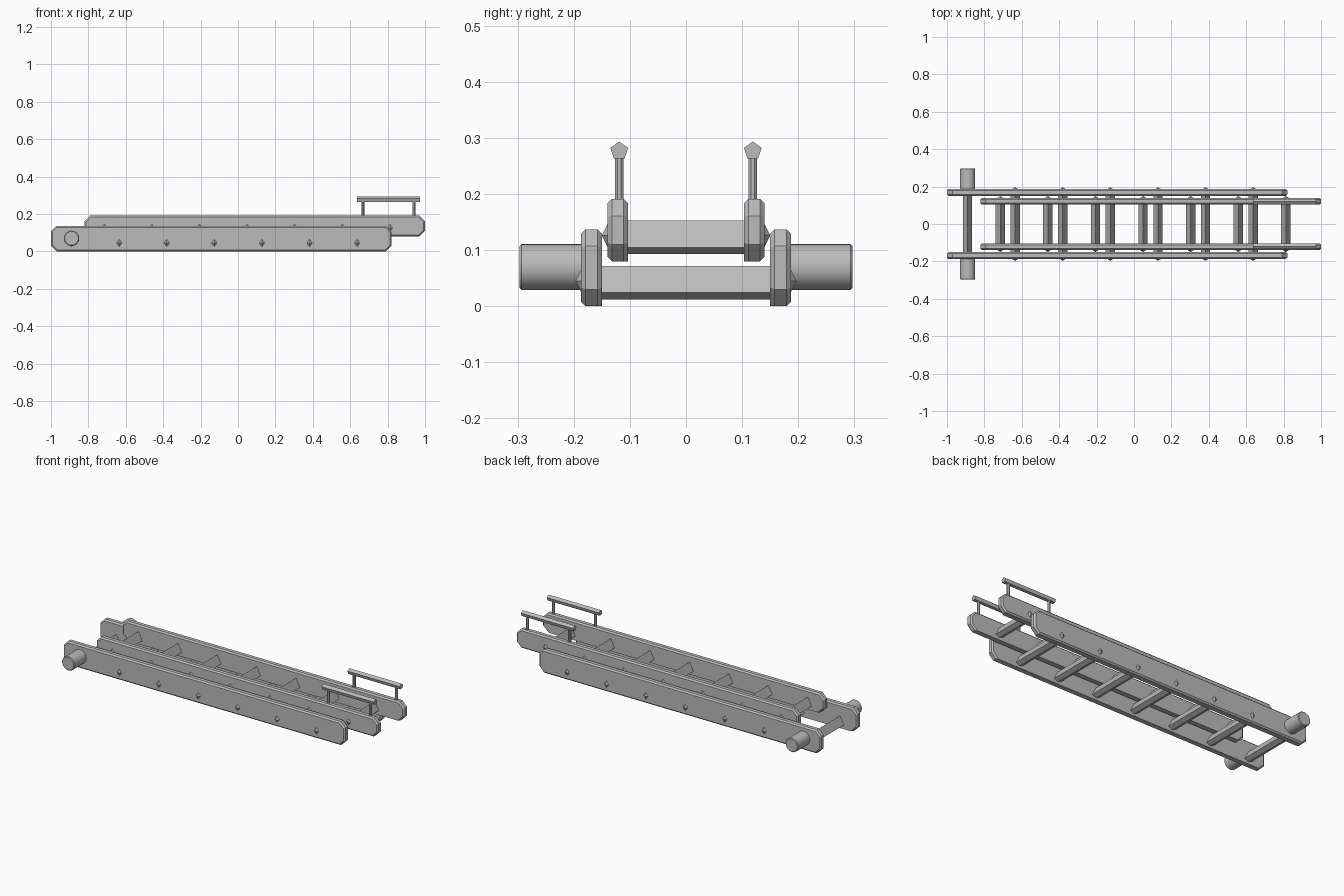
import bpy, bmesh, math
from mathutils import Vector

if "Cube" in bpy.data.objects:
    bpy.data.objects.remove(bpy.data.objects["Cube"])

metal = bpy.data.materials.new("grey metal")
metal.use_nodes = True
GREY = (0.5, 0.5, 0.5, 1)
metal.diffuse_color = GREY
metal.node_tree.nodes["Principled BSDF"].inputs["Base Color"].default_value = GREY


def finish(bm, name):
    bmesh.ops.recalc_face_normals(bm, faces=bm.faces)
    mesh = bpy.data.meshes.new(name)
    bm.to_mesh(mesh)
    bm.free()
    mesh.materials.append(metal)
    obj = bpy.data.objects.new(name, mesh)
    bpy.context.collection.objects.link(obj)
    return obj


def prism(bm, outline, start, depth):
    """Extrude a closed outline of 3D points by a vector."""
    face = bm.faces.new([bm.verts.new(Vector(p) + Vector(start)) for p in outline])
    ext = bmesh.ops.extrude_face_region(bm, geom=[face])
    new = [v for v in ext["geom"] if isinstance(v, bmesh.types.BMVert)]
    bmesh.ops.translate(bm, verts=new, vec=depth)


def ring(sides, r, phase, axis):
    pts = [(r * math.cos(phase + math.tau * i / sides),
            r * math.sin(phase + math.tau * i / sides)) for i in range(sides)]
    return [{"x": (0, a, b), "y": (a, 0, b), "z": (a, b, 0)}[axis] for a, b in pts]


def side_rail(name, side, x0, x1, z0, z1, inner, outer):
    """Long plank with clipped corners and softened edges."""
    c = 0.03
    outline = [(x0 + c, z0), (x1 - c, z0), (x1, z0 + c), (x1, z1 - c),
               (x1 - c, z1), (x0 + c, z1), (x0, z1 - c), (x0, z0 + c)]
    bm = bmesh.new()
    prism(bm, [(x, 0, z) for x, z in outline], (0, side * inner, 0),
          (0, side * (outer - inner), 0))
    # the inner lower edge stays square
    soft = [e for e in bm.edges
            if abs(e.verts[0].co.y - e.verts[1].co.y) < 1e-4
            and not all(abs(abs(v.co.y) - inner) < 1e-4 and v.co.z < z0 + c / 2
                        for v in e.verts)]
    bmesh.ops.bevel(bm, geom=soft, offset=0.008, segments=1, affect="EDGES")
    finish(bm, name)


def rung(name, x, z, half):
    """Peaked tread bar running between the rails."""
    bm = bmesh.new()
    profile = [(0, 0.03), (0.025, -0.018), (0, -0.03), (-0.025, -0.018)]
    prism(bm, [(a, 0, b) for a, b in profile], (x, -half, z), (0, 2 * half, 0))
    finish(bm, name)


def rung_cap(name, x, z, y, side):
    """Small pointed stud on the outside of a rail."""
    bm = bmesh.new()
    base = [bm.verts.new((x + a, side * (y - 0.002), z + b))
            for a, b in ((0.018, 0), (0, 0.024), (-0.018, 0), (0, -0.024))]
    tip = bm.verts.new((x, side * (y + 0.01), z))
    bm.faces.new(base)
    for i in range(4):
        bm.faces.new((base[i], base[(i + 1) % 4], tip))
    finish(bm, name)


STEP = 0.2545
# section: x start, x end, bottom, top, inner y, outer y, first rung x, rung z
sections = {
    "lower": (-1.0, 0.82, 0.0, 0.137, 0.15, 0.187, -0.89, 0.042),
    "upper": (-0.82, 1.0, 0.08, 0.191, 0.103, 0.14, -0.715, 0.123),
}
for label, (x0, x1, z0, z1, inner, outer, first, rz) in sections.items():
    for side, word in ((1, "back"), (-1, "front")):
        side_rail(f"{label}_{word}_rail", side, x0, x1, z0, z1, inner, outer)
    for i in range(7):
        x = first + i * STEP
        rung(f"{label}_rung_{i + 1}", x, rz, inner + 0.005)
        for side, word in ((1, "back"), (-1, "front")):
            rung_cap(f"{label}_{word}_rung_cap_{i + 1}", x, rz + 0.003, outer, side)

for side, word in ((1, "back"), (-1, "front")):
    # roller at the foot
    bm = bmesh.new()
    prism(bm, ring(24, 0.041, 0, "y"), (-0.89, side * 0.18, 0.07), (0, side * 0.117, 0))
    rim = [e for e in bm.edges if all(abs(v.co.y) > 0.29 for v in e.verts)]
    bmesh.ops.bevel(bm, geom=rim, offset=0.004, segments=1, affect="EDGES")
    roller = finish(bm, f"{word}_roller")
    bpy.ops.object.select_all(action="DESELECT")
    roller.select_set(True)
    bpy.context.view_layer.objects.active = roller
    bpy.ops.object.shade_smooth_by_angle(angle=math.radians(30))

    # hand grip on two posts
    y = side * 0.119
    bm = bmesh.new()
    prism(bm, ring(5, 0.0165, math.pi / 2, "x"), (0.635, y, 0.277), (0.337, 0, 0))
    finish(bm, f"{word}_hand_grip")
    for i, x in enumerate((0.668, 0.94)):
        bm = bmesh.new()
        prism(bm, ring(8, 0.0085, math.pi / 8, "z"), (x, y, 0.185), (0, 0, 0.085))
        finish(bm, f"{word}_grip_post_{i + 1}")
